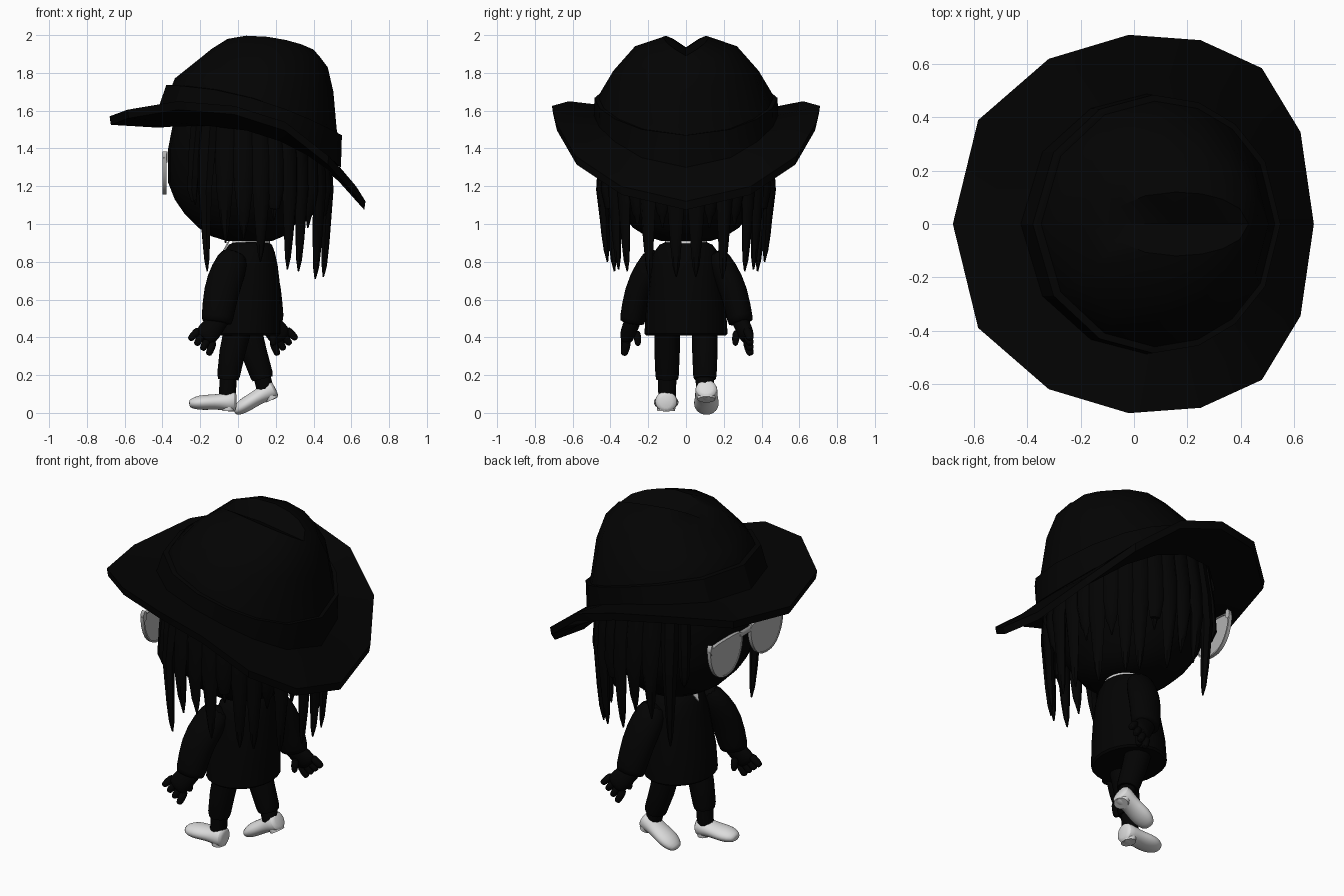
import bpy, bmesh, math
from mathutils import Vector

if "Cube" in bpy.data.objects:
    bpy.data.objects.remove(bpy.data.objects["Cube"])


def material(name, r, g, b):
    m = bpy.data.materials.new(name)
    m.diffuse_color = (r, g, b, 1)
    m.use_nodes = True
    m.node_tree.nodes["Principled BSDF"].inputs["Base Color"].default_value = m.diffuse_color
    return m


BLACK = material("black", .0009, .0009, .0009)
WHITE = material("shoe_white", .72, .72, .72)
GREY = material("glasses_grey", .44, .44, .44)


def finish(name, bm, mat, angle=40, subsurf=0):
    bmesh.ops.recalc_face_normals(bm, faces=bm.faces)
    me = bpy.data.meshes.new(name)
    bm.to_mesh(me)
    bm.free()
    me.materials.append(mat)
    ob = bpy.data.objects.new(name, me)
    bpy.context.collection.objects.link(ob)
    if subsurf:
        ob.modifiers.new("smooth", 'SUBSURF').levels = subsurf
    bpy.ops.object.select_all(action='DESELECT')
    ob.select_set(True)
    bpy.context.view_layer.objects.active = ob
    bpy.ops.object.shade_smooth_by_angle(angle=math.radians(angle))
    return ob


def loft(name, rings, mat, angle=40, subsurf=0, loop=False, tip=None):
    """Skin a list of point rings; cap the ends, or join last to first."""
    bm = bmesh.new()
    vs = [[bm.verts.new(p) for p in r] for r in rings]
    n = len(vs[0])
    pairs = list(zip(vs, vs[1:])) + ([(vs[-1], vs[0])] if loop else [])
    for a, b in pairs:
        for i in range(n):
            bm.faces.new((a[i], a[(i + 1) % n], b[(i + 1) % n], b[i]))
    if not loop:
        bm.faces.new(vs[0][::-1])
        if tip:
            t = bm.verts.new(tip)
            for i in range(n):
                bm.faces.new((vs[-1][i], vs[-1][(i + 1) % n], t))
        else:
            bm.faces.new(vs[-1])
    return finish(name, bm, mat, angle, subsurf)


def tube(name, path, mat, n=10, subsurf=0, side=(0, 1, 0)):
    """path: (x, y, z, radius along side, radius across)."""
    pts = [Vector(p[:3]) for p in path]
    rings = []
    for i, p in enumerate(path):
        t = (pts[min(i + 1, len(pts) - 1)] - pts[max(i - 1, 0)]).normalized()
        s = Vector(side)
        s = (s - t * s.dot(t)).normalized()
        u = t.cross(s)
        rings.append([pts[i] + s * p[3] * math.cos(a) + u * p[4] * math.sin(a)
                      for a in (2 * math.pi * k / n for k in range(n))])
    return loft(name, rings, mat, 50, subsurf)


def stack(name, levels, mat, n=24):
    """Stacked level ellipses: (z, centre x, rx, ry)."""
    return loft(name, [[(cx + rx * math.cos(2 * math.pi * k / n),
                         ry * math.sin(2 * math.pi * k / n), z) for k in range(n)]
                       for z, cx, rx, ry in levels], mat)


# Hat: fourteen-sided outline shared by brim and crown
half = [(.675, 0, 1.12), (.625, .345, 1.20), (.48, .585, 1.36), (.25, .69, 1.54),
        (-.02, .71, 1.625), (-.32, .62, 1.65), (-.585, .39, 1.605), (-.68, 0, 1.57)]
outer = half + [(x, -y, z) for x, y, z in half[-2:0:-1]]
angles = [math.atan2(y, x) for x, y, z in outer]


def hat_ring(x0, x1, ry, height):
    c, rx = (x0 + x1) / 2, (x1 - x0) / 2
    out = []
    for a in angles:
        x, y = c + rx * math.cos(a), ry * math.sin(a)
        out.append((x, y, height((x - x0) / (x1 - x0), abs(math.sin(a)))))
    return out


def base(t, s):
    return 1.605 + .05 * t - .355 * t ** 2.6


inner = hat_ring(-.42, .54, .485, base)
lower = hat_ring(-.42, .54, .485, lambda t, s: base(t, s) - .095 + .03 * t)
under = [(x * .99, y * .99, z - .045) for x, y, z in outer]
loft("hat_brim", [inner, outer, under, lower], BLACK, 25, loop=True)


def slope(front, back, side):
    """Front and back heights, raised towards a given side height."""
    return lambda t, s: (front + (back - front) * t) * (1 - s) + (side + .03 - .07 * t) * s


def band_top(t, s):
    return 1.735 - .02 * t - .245 * t ** 2


loft("hat_band", [hat_ring(-.425, .545, .488, base), hat_ring(-.38, .55, .485, band_top),
                  hat_ring(-.35, .53, .465, band_top)], BLACK, 30)
loft("hat_crown", [hat_ring(-.36, .535, .47, lambda t, s: band_top(t, s) - .03),
                   hat_ring(-.335, .522, .45, lambda t, s: band_top(t, s) + .035),
                   hat_ring(-.285, .505, .385, slope(1.81, 1.70, 1.815)),
                   hat_ring(-.195, .475, .27, slope(1.88, 1.83, 1.945)),
                   hat_ring(-.10, .43, .12, slope(1.935, 1.89, 1.995))],
     BLACK, 45, tip=(.14, 0, 1.93))

# Head
stack("head", [(.91, .06, .12, .13), (.935, .05, .19, .21), (.98, .04, .25, .28),
               (1.05, .03, .31, .34), (1.13, .03, .365, .385), (1.22, .03, .40, .41),
               (1.4, .03, .40, .42), (1.55, .04, .38, .40), (1.66, .06, .28, .3)], BLACK)

# Hair: hanging locks round the sides and back
locks = [(7, .72, .065), (17, .98, .06), (27, .71, .065), (37, .98, .06), (47, .75, .06),
         (57, .76, .06), (68, 1.02, .06), (78, .80, .06), (90, .92, .06),
         (103, .90, .055), (117, .75, .05), (127, 1.10, .035)]
for sgn in (1, -1):
    for deg, tip, w in locks:
        a = math.radians(deg) * sgn
        d, side = (math.cos(a), math.sin(a)), (-math.sin(a), math.cos(a), 0)

        def at(r, z, wide, thick):
            return (.03 + d[0] * r, d[1] * r, z, wide, thick)
        tube("hair_lock", [at(.40, 1.56, w, .04), at(.435, 1.35, w, .035),
                           at(.45, 1.18, w * .8, .03),
                           at(.437, tip + (1.18 - tip) * .4, w * .47, .022),
                           at(.43, tip + .06, w * .3, .015),
                           at(.425, tip, .004, .004)], BLACK, 6, side=side)

# Glasses: two lenses, wide at the brow, with thin rims, bridge and hinges
for s in (1, -1):
    prof = []
    for k in range(28):
        a = 2 * math.pi * k / 28
        c, v = math.cos(a), math.sin(a)
        y = math.copysign(abs(c) ** .8, c) * (.148 + .02 * v)
        z = .045 * abs(v) ** .5 if v > 0 else -.165 * abs(v) ** .9
        prof.append((s * (.188 + y), 1.325 + z))
    loft("lens", [[(x, y, z) for y, z in prof] for x in (-.396, -.384)], GREY, 30)

    def rim(x, f):
        return [(x, s * .188 + (y - s * .188) * f, 1.28 + (z - 1.28) * f) for y, z in prof]
    loft("glasses_rim", [rim(-.399, 1.03), rim(-.378, 1.03), rim(-.378, .96), rim(-.399, .96)],
         GREY, 30, loop=True)
    tube("glasses_hinge", [(-.398, s * .325, 1.355, .014, .03), (-.375, s * .33, 1.355, .014, .03)],
         GREY, 8)
tube("glasses_bridge", [(-.389, -.06, 1.345, .009, .02), (-.389, .06, 1.345, .009, .02)],
     GREY, 8, side=(1, 0, 0))

# Coat and collar
stack("coat", [(.41, .035, .18, .21), (.42, .035, .19, .22), (.55, .04, .187, .212),
               (.68, .05, .172, .195), (.78, .055, .155, .185), (.85, .06, .135, .17),
               (.89, .065, .115, .14), (.904, .07, .09, .11)], BLACK)
stack("shirt_collar", [(.88, .07, .10, .11), (.915, .07, .10, .11)], WHITE)
loft("shirt_front", [[(x, -.032, .91), (x, .032, .91), (x - .034, 0, .848)]
                     for x in (-.052, -.043)], WHITE)

# Arms with mitten palms, four fingers and a thumb; one swings forward, one back
for s, name, sh, el, wr, hand in (
        (-1, "forward", (-.01, -.15, .86), (-.09, -.255, .65), (-.112, -.285, .48), (-.165, -.31, .415)),
        (1, "rear", (.09, .15, .86), (.135, .255, .65), (.162, .29, .48), (.218, .32, .415))):
    mid = [(p + q) / 2 for p, q in zip(sh, el)]
    W, H = Vector(wr), Vector(hand)
    E = W + (W - Vector(el)).normalized() * .004
    tube(name + "_sleeve", [(*sh, .055, .075), (*mid, .075, .097), (*el, .075, .098),
                            (*W, .07, .085), (*E, .066, .081)], BLACK, 14, 1)
    d = (H - W).normalized()
    across = d.cross(Vector((0, 1, 0))).normalized()
    tube(name + "_palm", [(*(W - d * .06), .045, .055), (*(W - d * .01), .045, .055),
                          (*(W + d * .04), .045, .064), (*(H + d * .01), .042, .066),
                          (*(H + d * .035), .028, .05)], BLACK, 10, 1)
    for k in range(4):
        p = H + across * (k - 1.5) * .033
        q = p + d * .07 + across * (k - 1.5) * .010 + Vector((0, 0, -.018))
        tube(name + "_finger", [(*p, .025, .022), (*((p + q) / 2), .025, .022),
                                (*(q - (q - p) * .12), .022, .020), (*q, .013, .012)],
             BLACK, 8, 1)
    p = W + d * .04 + Vector((0, -s * .03, -.01))
    tube(name + "_thumb", [(*p, .024, .024), (*(p + Vector((0, -s * .012, -.05))), .023, .023),
                           (*(p + Vector((0, -s * .012, -.09))), .013, .013)], BLACK, 8, 1,
         side=(1, 0, 0))

# Trouser legs with cuffs
for name, y, hip, knee, cuff, ankle in (
        ("forward", -.10, (.0, .45), (-.03, .32), (-.05, .20), (-.058, .08)),
        ("rear", .10, (.05, .45), (.085, .32), (.125, .20), (.15, .10))):
    low = [c + (a - c) * .2 for c, a in zip(cuff, ankle)]
    tube(name + "_trouser", [(hip[0], y, hip[1], .068, .075), (knee[0], y, knee[1], .067, .07),
                             (cuff[0], y, cuff[1], .062, .062),
                             (low[0], y, low[1], .058, .055)], BLACK, 14)
    tube(name + "_ankle", [(cuff[0], y, cuff[1], .05, .045),
                           (ankle[0], y, ankle[1], .046, .045)], BLACK, 12)

# Shoes: broad rounded toe, arched sole and raised heel cup, each tilted by the step
shoe = [(-.130, .034, .018, .012), (-.122, .035, .045, .026), (-.075, .042, .069, .041),
        (-.02, .046, .067, .041), (.03, .050, .060, .042), (.08, .053, .062, .055),
        (.110, .054, .058, .058), (.122, .054, .036, .040)]
for name, cx, y, cz, tilt in (("forward", -.13, -.105, .010, 2), ("rear", .112, .108, .032, -27)):
    c, sn = math.cos(math.radians(tilt)), math.sin(math.radians(tilt))

    def place(x, z):
        return (cx + x * c + z * sn, y, cz - x * sn + z * c)
    tube(name + "_shoe", [(*place(x, z), w, h) for x, z, w, h in shoe], WHITE, 14, 1)
    tube(name + "_heel", [(*place(.08, .03), .05, .038), (*place(.08, .003), .047, .036)],
         WHITE, 14)
